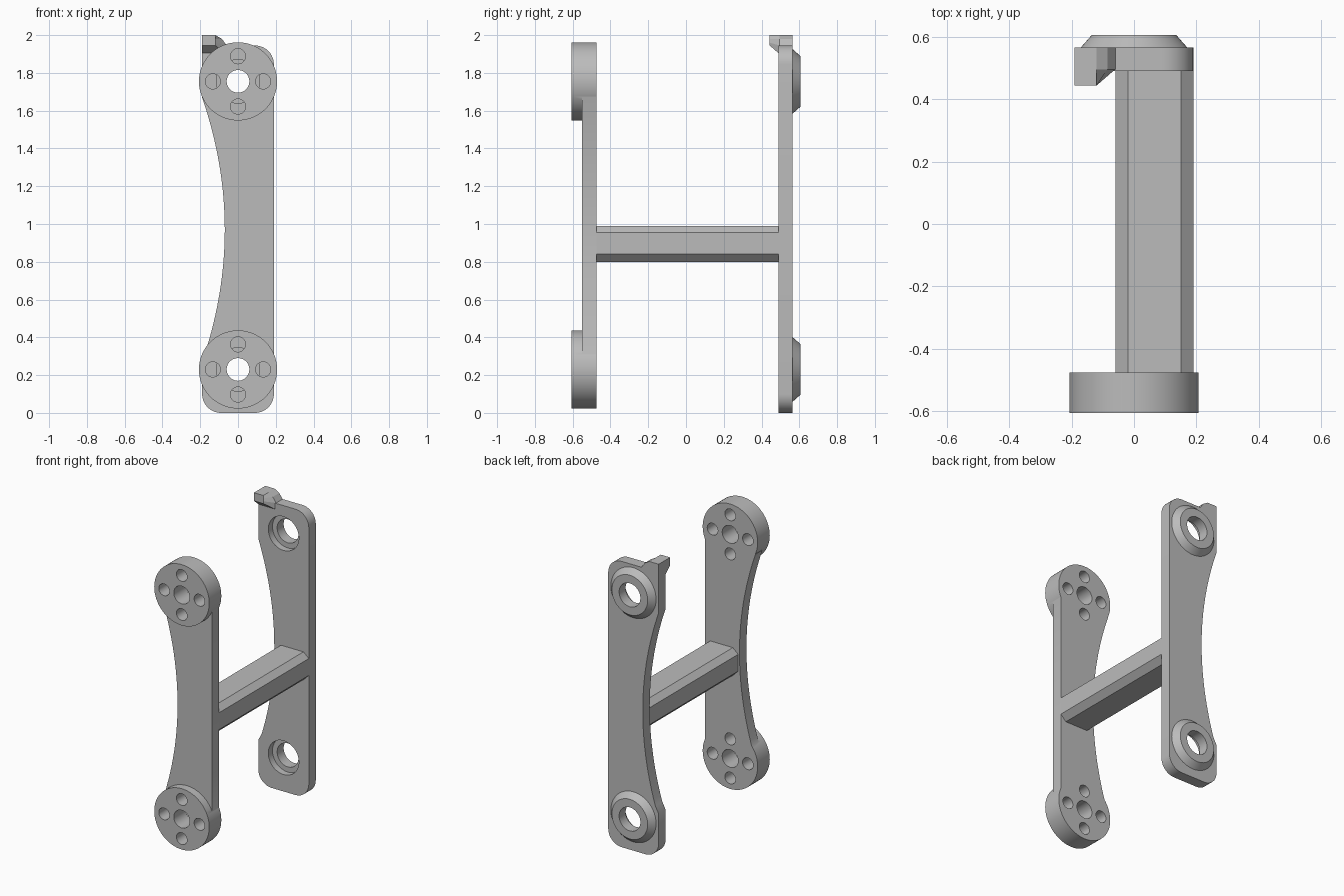
import bpy, bmesh
from math import sin, cos, pi, radians

cube = bpy.data.objects.get("Cube")
if cube:
    bpy.data.objects.remove(cube, do_unlink=True)

grey = bpy.data.materials.new("plain grey")
grey.use_nodes = True
grey.diffuse_color = (0.5, 0.5, 0.5, 1)
grey.node_tree.nodes["Principled BSDF"].inputs["Base Color"].default_value = (0.5, 0.5, 0.5, 1)

LOW, HIGH = 0.23, 1.755      # heights of the two hubs
SIDE = 0.19                  # half width of the plates


def arc(cx, cz, r, a0, a1, n=10):
    """Points of an arc in the x-z plane, angles in degrees."""
    steps = [radians(a0 + (a1 - a0) * i / n) for i in range(n + 1)]
    return [(cx + r * cos(a), cz + r * sin(a)) for a in steps]


def circle(cx, cz, r, n=64):
    return arc(cx, cz, r, 0, 360, n)[:-1]


def loft(name, start, y0, y1, end=None):
    """Solid between two x-z outlines lying at y0 and y1."""
    bm = bmesh.new()
    a = [bm.verts.new((x, y0, z)) for x, z in start]
    b = [bm.verts.new((x, y1, z)) for x, z in (end or start)]
    bm.faces.new(a)
    bm.faces.new(b)
    for i in range(len(a)):
        j = (i + 1) % len(a)
        bm.faces.new((a[i], a[j], b[j], b[i]))
    bmesh.ops.recalc_face_normals(bm, faces=bm.faces)
    mesh = bpy.data.meshes.new(name)
    bm.to_mesh(mesh)
    bm.free()
    mesh.materials.append(grey)
    obj = bpy.data.objects.new(name, mesh)
    bpy.context.collection.objects.link(obj)
    return obj


def combine(obj, other, operation):
    """Apply a boolean and discard the helper."""
    bpy.context.view_layer.objects.active = obj
    mod = obj.modifiers.new("boolean", "BOOLEAN")
    mod.operation, mod.solver, mod.object = operation, "EXACT", other
    bpy.ops.object.modifier_apply(modifier=mod.name)
    bpy.data.objects.remove(other, do_unlink=True)


def finish(obj):
    bpy.ops.object.select_all(action="DESELECT")
    obj.select_set(True)
    bpy.context.view_layer.objects.active = obj
    bpy.ops.object.shade_smooth_by_angle(angle=radians(30))


# Concave edge shared by both plates, listed from top to bottom
heights = [1.67 - 1.32 * i / 32 for i in range(33)]
waist = [(-0.07 - 0.245 * (z - 0.97) ** 2, z) for z in heights]

# Front plate with two drilled discs
front = loft("front_plate", waist + [(-0.16, LOW), (SIDE, LOW), (SIDE, HIGH), (-0.16, HIGH)],
             -0.55, -0.475)
for z in (LOW, HIGH):
    combine(front, loft("disc", circle(0, z, 0.207), -0.605, -0.475), "UNION")
for z in (LOW, HIGH):
    combine(front, loft("hole", circle(0, z, 0.06), -0.7, -0.4), "DIFFERENCE")
    for k in range(4):
        x, dz = 0.133 * cos(k * pi / 2), 0.133 * sin(k * pi / 2)
        combine(front, loft("hole", circle(x, z + dz, 0.04, 32), -0.7, -0.4), "DIFFERENCE")
finish(front)

# Back plate with rounded corners
outline = (waist + [(-SIDE, 0.3)] + arc(-0.09, 0.1, 0.1, 180, 270) + arc(0.09, 0.1, 0.1, 270, 360)
           + arc(0.09, 1.845, 0.1, 0, 90) + [(-SIDE, 1.945)])
back = loft("back_plate", outline, 0.49, 0.565)

# Tapered bosses, stepped bores
for z in (LOW, HIGH):
    combine(back, loft("boss", circle(0, z, 0.172), 0.563, 0.605, circle(0, z, 0.135)), "UNION")
for z in (LOW, HIGH):
    combine(back, loft("bore", circle(0, z, 0.08), 0.4, 0.7), "DIFFERENCE")
    combine(back, loft("recess", circle(0, z, 0.115), 0.4, 0.535), "DIFFERENCE")
finish(back)

# Hooked tab on the top corner
root = [(-SIDE, 1.9), (-0.06, 1.9), (-0.06, 1.945), (-0.085, 1.98), (-0.12, 2), (-SIDE, 2)]
tip = [(-SIDE, 1.945), (-0.12, 1.945), (-0.12, 1.96), (-0.12, 1.98), (-0.12, 2), (-SIDE, 2)]
loft("tab_root", root, 0.495, 0.565)
loft("tab_hook", tip, 0.443, 0.495, root)

# Chamfered cross beam
beam = [(-0.02, 0.8), (0.15, 0.8), (SIDE, 0.84), (SIDE, 0.955),
        (0.15, 0.99), (-0.02, 0.99), (-0.06, 0.955), (-0.06, 0.84)]
loft("cross_beam", beam, -0.48, 0.495)
